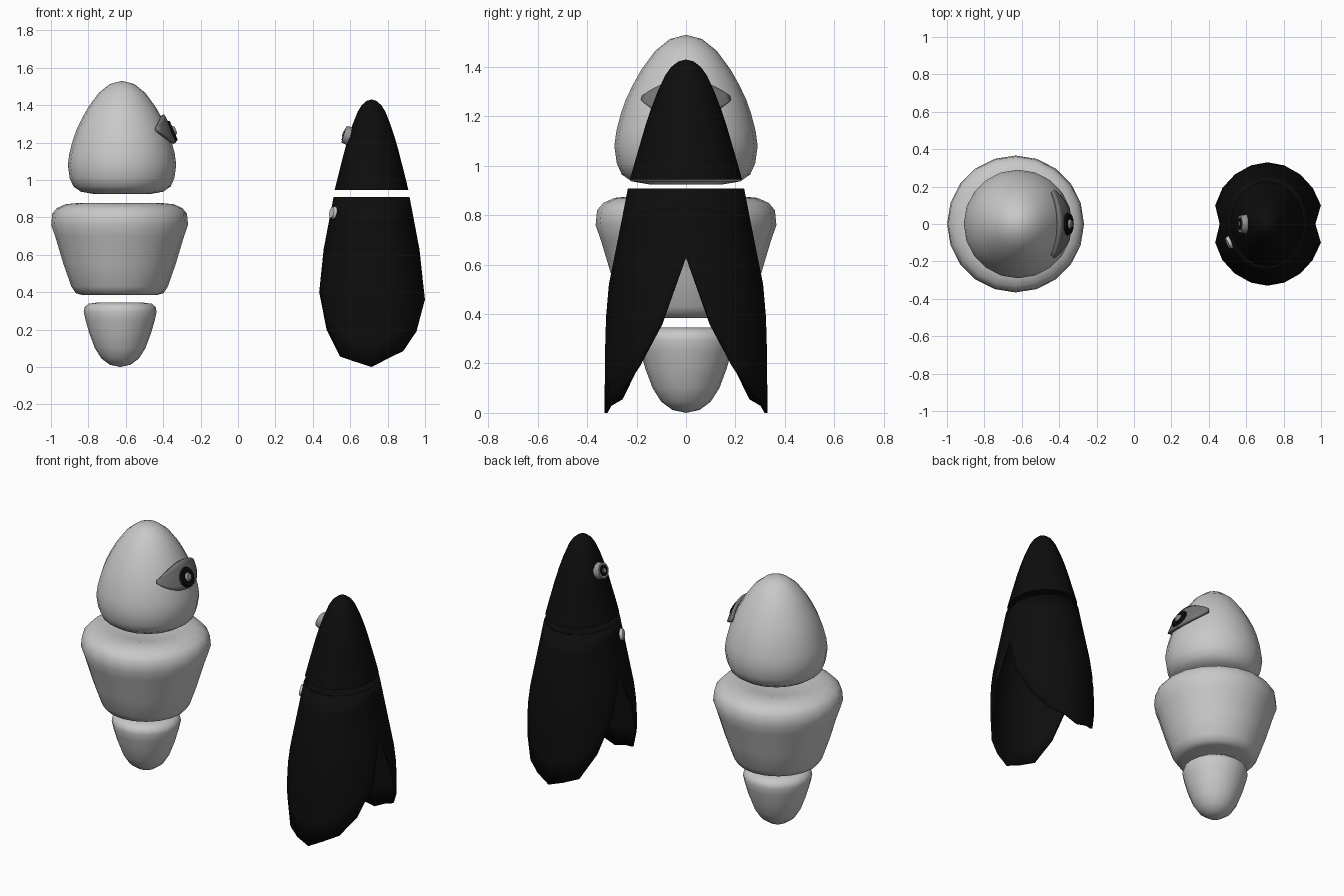
import bpy, bmesh, math
from mathutils import Vector, Matrix

if "Cube" in bpy.data.objects:
    bpy.data.objects.remove(bpy.data.objects["Cube"])


def material(name, rgb):
    m = bpy.data.materials.new(name)
    m.diffuse_color = (*rgb, 1)
    m.use_nodes = True
    m.node_tree.nodes["Principled BSDF"].inputs["Base Color"].default_value = m.diffuse_color
    return m


LIGHT = material("light_grey", (0.58, 0.58, 0.58))
VISOR = material("dark_grey", (0.18, 0.18, 0.18))
MID = material("mid_grey", (0.3, 0.3, 0.3))
BLACK = material("black", (0.004, 0.004, 0.004))


def finish(name, bm, mat, angle=50):
    bmesh.ops.recalc_face_normals(bm, faces=bm.faces)
    me = bpy.data.meshes.new(name)
    bm.to_mesh(me)
    bm.free()
    me.materials.append(mat)
    ob = bpy.data.objects.new(name, me)
    bpy.context.collection.objects.link(ob)
    bpy.ops.object.select_all(action='DESELECT')
    ob.select_set(True)
    bpy.context.view_layer.objects.active = ob
    bpy.ops.object.shade_smooth_by_angle(angle=math.radians(angle))
    return ob


def lerp_table(table, z):
    for (z0, r0), (z1, r1) in zip(table, table[1:]):
        if z <= z1:
            return r0 + (r1 - r0) * (z - z0) / (z1 - z0)
    return table[-1][1]


def lathe(name, profile, cx, mat, ratio=1.0, seg=20):
    """Turn (radius, z) points about z; ratio squeezes x."""
    bm = bmesh.new()
    rings = []
    for r, z in profile:
        if r == 0:
            rings.append([bm.verts.new((cx, 0, z))] * seg)
        else:
            rings.append([bm.verts.new((cx + r * ratio * math.sin(math.tau * i / seg),
                                        r * math.cos(math.tau * i / seg), z))
                          for i in range(seg)])
    for a, b in zip(rings, rings[1:]):
        for i in range(seg):
            j = (i + 1) % seg
            bm.faces.new(list(dict.fromkeys((a[i], a[j], b[j], b[i]))))
    return finish(name, bm, mat)


def disc(name, loc, normal, r1, r2, depth, mat, seg=12):
    bm = bmesh.new()
    n = Vector(normal).normalized()
    rot = n.to_track_quat('Z', 'Y').to_matrix().to_4x4()
    bmesh.ops.create_cone(bm, cap_ends=True, segments=seg, radius1=r1, radius2=r2,
                          depth=depth, matrix=Matrix.Translation(loc) @ rot)
    return finish(name, bm, mat, 30)


# Pale floating figure: three separate rounded bodies
HX = -0.62
head = [(0, .925), (.15, .925), (.22, .937), (.26, .965), (.28, 1.01), (.29, 1.08),
        (.282, 1.14), (.264, 1.21), (.243, 1.27), (.214, 1.33), (.18, 1.39),
        (.125, 1.465), (.065, 1.513), (0, 1.53)]
lathe("pale_head", head, HX, LIGHT)
lathe("pale_torso", [(0, .385), (.2, .385), (.235, .395), (.258, .43), (.3, .55), (.345, .7),
                     (.366, .76), (.36, .82), (.335, .85), (.29, .87), (.22, .877),
                     (.15, .86), (0, .85)], -.633, LIGHT)
lathe("pale_base", [(0, 0), (.055, .012), (.1, .045), (.135, .1), (.165, .18), (.185, .25),
                    (.195, .295), (.19, .32), (.17, .338), (.12, .345), (0, .345)], -.63, LIGHT)

# Almond visor wrapped round the head, facing +x
head_table = [(z, r) for r, z in head[1:]]
bm = bmesh.new()
COLS, ROWS, SPAN = 16, 6, .76
grid = []
for i in range(COLS + 1):
    a = -SPAN + 2 * SPAN * i / COLS
    h = .008 + .067 * (1 - (a / SPAN) ** 2)
    col = []
    for j in range(ROWS + 1):
        z = 1.272 + h * (2 * j / ROWS - 1)
        r = lerp_table(head_table, z) + .012
        col.append(bm.verts.new((HX + r * math.cos(a), r * math.sin(a), z)))
    grid.append(col)
for a, b in zip(grid, grid[1:]):
    for j in range(ROWS):
        bm.faces.new((a[j], b[j], b[j + 1], a[j + 1]))
visor = finish("pale_visor", bm, VISOR)
mod = visor.modifiers.new("thickness", 'SOLIDIFY')
mod.thickness = .02
mod.offset = 0

# Eye on the visor
N = Vector((.9, 0, .38)).normalized()
EYE = Vector((-.357, 0, 1.258))
disc("pale_eye", EYE, N, .066, .055, .03, BLACK)
disc("pale_pupil", EYE + N * .02, N, .028, .018, .014, MID)

# Dark figure: pointed head
DX = .714
lathe("dark_head", [(0, .945), (.227, .945), (.2, 1.04), (.165, 1.16), (.14, 1.235),
                    (.115, 1.3), (.085, 1.365), (.06, 1.4), (.03, 1.423), (0, 1.43)],
      DX, BLACK, ratio=.87)

# Dark cloak: tapering shell with arched openings on the +x and -x sides
RX = [(0, .28), (.19, .297), (.36, .3), (.5, .28), (.63, .256), (.91, .203)]
RY = [(0, .33), (.3, .327), (.48, .32), (.6, .296), (.75, .266), (.91, .235)]
HEM_R = [0, .045, .085, .19, .36, .63]
HEM_L = [0, .028, .055, .2, .4, .63]
SEG, RINGS, TOP = 20, 7, .908
bm = bmesh.new()
cols = []
for i in range(SEG):
    a = math.tau * i / SEG
    k = min(i % 10, 10 - i % 10)
    hem = (HEM_R if i < 10 else HEM_L)[k]
    col = []
    for j in range(RINGS + 1):
        z = TOP + (hem - TOP) * j / RINGS
        col.append(bm.verts.new((DX + lerp_table(RX, z) * math.sin(a),
                                 lerp_table(RY, z) * math.cos(a), z)))
    cols.append(col)
for i in range(SEG):
    a, b = cols[i], cols[(i + 1) % SEG]
    for j in range(RINGS):
        bm.faces.new((a[j], a[j + 1], b[j + 1], b[j]))
cloak = finish("dark_cloak", bm, BLACK)
mod = cloak.modifiers.new("thickness", 'SOLIDIFY')
mod.thickness = .012
mod.offset = -1
lathe("dark_cloak_lid", [(0, .895), (.225, .895), (.225, .903), (0, .903)], DX, BLACK, ratio=.86)

# Round eye on the dark head, facing -x
N = Vector((-.94, 0, .3)).normalized()
EYE = Vector((.585, 0, 1.238))
disc("dark_eye_rim", EYE, N, .052, .046, .04, MID)
disc("dark_eye_lens", EYE + N * .02, N, .033, .033, .006, BLACK)
disc("dark_eye_glint", EYE + N * .024, N, .015, .012, .008, MID)

# Small pale badge on the cloak
disc("badge", (.508, -.1, .825), (-.9, -.4, .18), .036, .03, .018, LIGHT)
